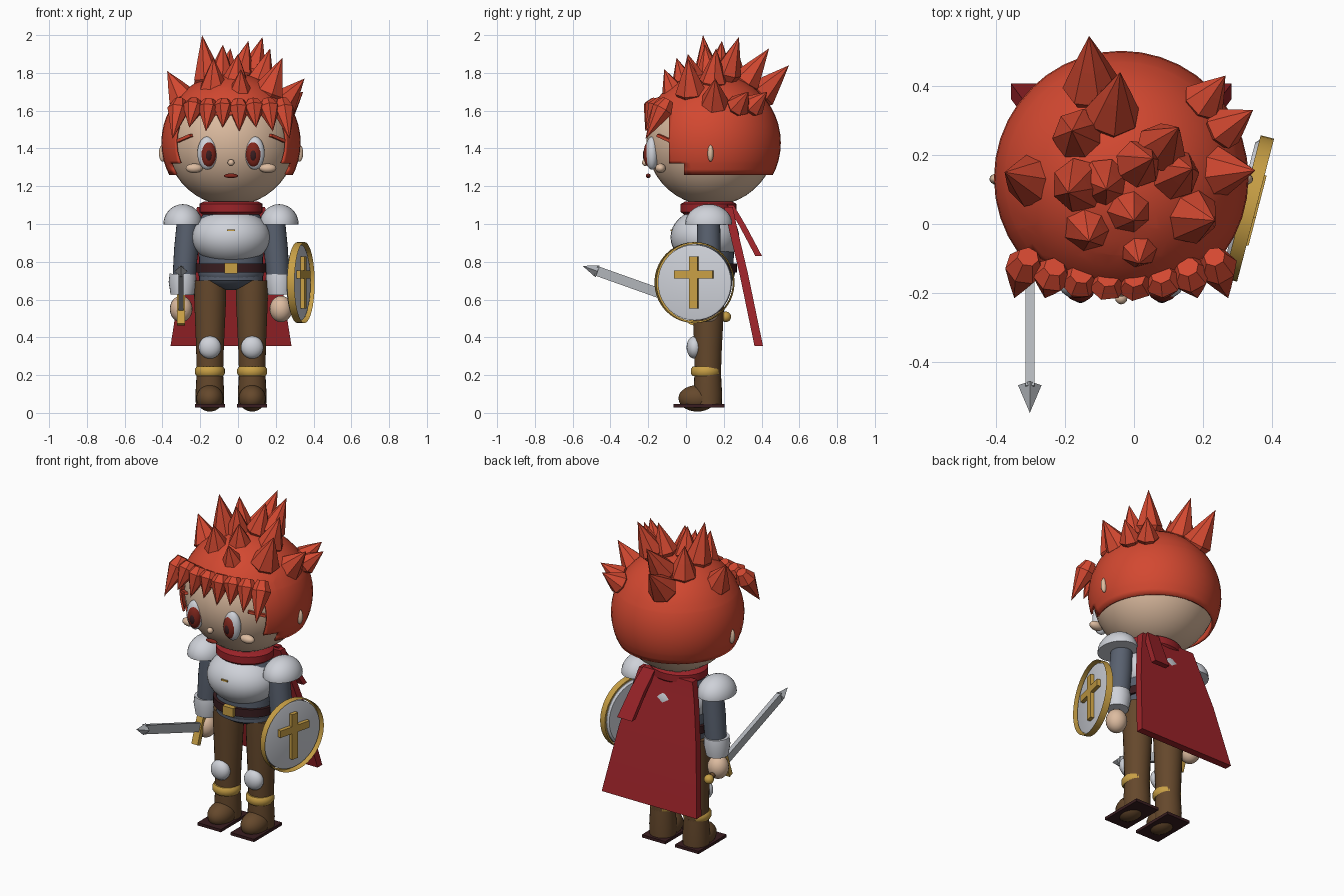
import bpy, bmesh, math
from mathutils import Vector, Matrix

if "Cube" in bpy.data.objects:
    bpy.data.objects.remove(bpy.data.objects["Cube"])

X0, Y0 = -0.037, 0.12   # body axis


def mat(name, *c):
    m = bpy.data.materials.new(name)
    m.diffuse_color = (*c, 1)
    m.use_nodes = True
    m.node_tree.nodes["Principled BSDF"].inputs["Base Color"].default_value = m.diffuse_color
    return m


HAIR = mat("red_hair", 0.65, 0.065, 0.03)
SKIN = mat("skin", 0.72, 0.5, 0.35)
PLATE = mat("plate_silver", 0.62, 0.64, 0.69)
STEEL = mat("blade_steel", 0.45, 0.47, 0.5)
SLATE = mat("slate_cloth", 0.1, 0.12, 0.16)
CLOTH = mat("crimson_cloth", 0.33, 0.017, 0.022)
LEATHER = mat("brown_leather", 0.13, 0.065, 0.025)
GOLD = mat("gold", 0.58, 0.35, 0.06)
DARK = mat("dark_maroon", 0.04, 0.012, 0.014)
IRIS = mat("iris_red", 0.22, 0.02, 0.012)


def finish(name, bm, m, smooth=True):
    bmesh.ops.recalc_face_normals(bm, faces=bm.faces)
    me = bpy.data.meshes.new(name)
    bm.to_mesh(me)
    bm.free()
    me.materials.append(m)
    ob = bpy.data.objects.new(name, me)
    bpy.context.collection.objects.link(ob)
    if smooth:
        bpy.ops.object.select_all(action='DESELECT')
        ob.select_set(True)
        bpy.context.view_layer.objects.active = ob
        bpy.ops.object.shade_smooth_by_angle(angle=math.radians(40))
    return ob


def ball(name, c, r, m, seg=24, rings=14, cut=None):
    """Ellipsoid, optionally keeping only the part above height cut."""
    bm = bmesh.new()
    bmesh.ops.create_uvsphere(bm, u_segments=seg, v_segments=rings, radius=1,
                              matrix=Matrix.Translation(c) @ Matrix.Diagonal((*r, 1)))
    if cut is not None:
        bmesh.ops.bisect_plane(bm, geom=bm.verts[:] + bm.edges[:] + bm.faces[:],
                               plane_co=(0, 0, cut), plane_no=(0, 0, 1), clear_inner=True)
        bmesh.ops.holes_fill(bm, edges=[e for e in bm.edges if e.is_boundary])
    return finish(name, bm, m)


def box(name, c, size, m, rot=None):
    bm = bmesh.new()
    r = rot if rot else Matrix()
    bmesh.ops.create_cube(bm, size=1, matrix=Matrix.Translation(c) @ r @ Matrix.Diagonal((*size, 1)))
    return finish(name, bm, m, False)


def lathe(name, a, b, prof, m, sides=24, flat=1.0, smooth=True, caps=True):
    """Rings of (radius, fraction) along a to b; flat squashes the depth."""
    a, b = Vector(a), Vector(b)
    q = (b - a).to_track_quat('Z', 'Y')
    bm = bmesh.new()
    rows = []
    for r, t in prof:
        row = []
        for i in range(sides):
            w = 2 * math.pi * i / sides
            p = q @ Vector((r * math.cos(w), r * math.sin(w), 0))
            p.y *= flat
            row.append(bm.verts.new(a.lerp(b, t) + p))
        rows.append(row)
    for lo, hi in zip(rows, rows[1:]):
        for i in range(sides):
            j = (i + 1) % sides
            bm.faces.new((lo[i], lo[j], hi[j], hi[i]))
    if caps:
        bm.faces.new(rows[0][::-1])
        bm.faces.new(rows[-1])
    bmesh.ops.remove_doubles(bm, verts=bm.verts, dist=1e-5)
    return finish(name, bm, m, smooth)


def strap(name, rows, thick, m):
    """Cloth strip through (x, y, z, half_width) rows."""
    bm = bmesh.new()
    vs = [[bm.verts.new((x + s * w, y + dy, z)) for s, dy in
           ((-1, -thick / 2), (1, -thick / 2), (1, thick / 2), (-1, thick / 2))] for x, y, z, w in rows]
    for p, n in zip(vs, vs[1:]):
        for i in range(4):
            j = (i + 1) % 4
            bm.faces.new((p[i], p[j], n[j], n[i]))
    bm.faces.new(vs[0])
    bm.faces.new(vs[-1])
    return finish(name, bm, m)


# Head and scalp shell with a stepped face opening
HC = (X0, 0.133, 1.44)
ball("head", HC, (0.343,) * 3, SKIN, 36, 22)
bm = bmesh.new()
bmesh.ops.create_uvsphere(bm, u_segments=40, v_segments=24, radius=0.369,
                          matrix=Matrix.Translation((X0, 0.133, 1.43)))
for co, no in (((0, 0, 1.26), (0, 0, 1)), ((0, 0, 1.32), (0, 0, 1)), ((0, 0, 1.58), (0, 0, 1)),
               ((0, -0.09, 0), (0, 1, 0)), ((0, -0.01, 0), (0, 1, 0))):
    bmesh.ops.bisect_plane(bm, geom=bm.verts[:] + bm.edges[:] + bm.faces[:], plane_co=co, plane_no=no)


def bare(c):
    return c.z < 1.26 or (c.y < -0.09 and c.z < 1.58) or (c.y < -0.01 and c.z < 1.32)


bmesh.ops.delete(bm, geom=[f for f in bm.faces if bare(f.calc_center_median())], context='FACES')
scalp = finish("scalp_hair", bm, HAIR)
mod = scalp.modifiers.new("thickness", 'SOLIDIFY')
mod.thickness = 0.012

# Crown spikes: base, tip, radius
SPIKE = ((0.55, 0), (1, 0.25), (0.55, 0.6), (0, 1))
spikes = [((-.27, .12, 1.62), (-.375, .15, 1.81), .08), ((-.15, .12, 1.7), (-.19, .09, 2.0), .08),
          ((-.12, .35, 1.64), (-.13, .545, 1.84), .085), ((-.07, .28, 1.7), (-.04, .44, 1.93), .08),
          ((.06, .2, 1.74), (.13, .28, 1.99), .075), ((0, .17, 1.75), (.055, .19, 1.97), .07),
          ((-.02, .05, 1.72), (0, .01, 1.9), .07), ((.01, -.04, 1.63), (.015, -.115, 1.82), .075),
          ((-.13, .01, 1.66), (-.13, -.05, 1.88), .08), ((.14, .03, 1.64), (.235, .01, 1.88), .085),
          ((.2, .15, 1.6), (.352, .155, 1.77), .08), ((.23, .26, 1.6), (.345, .33, 1.7), .065),
          ((.18, .33, 1.6), (.265, .43, 1.7), .065), ((-.09, .13, 1.74), (-.08, .1, 1.95), .07),
          ((.1, .14, 1.7), (.17, .16, 1.93), .075), ((-.15, .25, 1.68), (-.18, .27, 1.92), .08)]
for k, (a, b, r) in enumerate(spikes):
    lathe(f"crown_spike_{k}", a, b, [(r * f, t) for f, t in SPIKE], HAIR, 7, smooth=False)

# Fringe hanging over the forehead
for k in range(8):
    u = k / 3.5 - 1
    x = X0 + 0.27 * u
    end = abs(u) > 0.9
    base = (x, -0.155 + 0.06 * u * u, 1.655)
    tip = (x + 0.04 * u, -0.215, 1.45 if end else 1.49 + 0.02 * (k % 2))
    lathe(f"fringe_spike_{k}", base, tip, [(0.058 * f, t) for f, t in SPIKE], HAIR, 7, smooth=False)

# Face centre
ball("nose", (X0, -0.215, 1.325), (0.018,) * 3, SKIN, 12, 8)
ball("mouth", (X0, -0.2, 1.255), (0.038, 0.013, 0.012), IRIS, 16, 8)

for s, side in ((-1, "right"), (1, "left")):
    def at(dx, y, z):
        return (X0 + s * dx, y, z)

    # Face features
    ball(side + "_eye_white", at(.126, -.18, 1.375), (.052, .036, .088), PLATE)
    ball(side + "_iris", at(.12, -.195, 1.37), (.041, .03, .068), IRIS)
    ball(side + "_pupil", at(.118, -.21, 1.365), (.021, .019, .036), DARK, 16, 10)
    ball(side + "_cheek", at(.195, -.135, 1.295), (.045, .028, .025), SKIN, 16, 10)
    ball(side + "_ear", at(.362, .13, 1.375), (.02, .016, .045), SKIN, 16, 10)
    turn = Matrix.Rotation(s * .75, 4, 'Z') @ Matrix.Rotation(s * .3, 4, 'Y')
    box(side + "_eyebrow", at(.245, -.115, 1.455), (.1, .02, .016), HAIR, turn)

    # Arm
    ball(side + "_shoulder_plate", at(.255, Y0, 1.0), (.103, .125, .105), PLATE, cut=0.998)
    lathe(side + "_arm", at(.225, Y0, 1.03), at(.25, Y0, .7), ((.06, 0), (.064, .5), (.06, 1)), SLATE)
    lathe(side + "_gauntlet", at(.258, Y0, .625), at(.255, Y0, .735), ((.062, 0), (.074, .6), (.07, 1)), PLATE)
    ball(side + "_hand", at(.264, .12, .55), (.06, .06, .07), SKIN, 20, 12)

    # Leg and boot
    lathe(side + "_leg", at(.11, .12, .7), at(.112, .115, .2), ((.085, 0), (.085, .2), (.074, .7), (.07, 1)), LEATHER)
    ball(side + "_knee_pad", at(.112, .045, .347), (.06, .042, .06), PLATE, 20, 12)
    lathe(side + "_boot_cuff", at(.112, .105, .195), at(.112, .105, .245),
          ((.07, 0), (.079, .25), (.079, .75), (.07, 1)), GOLD)
    lathe(side + "_boot_shaft", at(.112, .115, .03), at(.112, .115, .21), ((.074, 0), (.076, .4), (.07, 1)), LEATHER)
    ball(side + "_boot_toe", at(.112, .06, .077), (.072, .1, .07), LEATHER)
    box(side + "_sole", at(.112, .07, .038), (.158, .27, .017), DARK)

# Torso
lathe("torso", (X0, Y0, .7), (X0, Y0, 1.08), ((.17, 0), (.17, .3), (.18, .8), (.13, 1)), SLATE, 28, .78)
ball("hips", (X0, Y0, .745), (.175, .14, .095), SLATE)
ball("chest_plate", (X0, .1, .93), (.208, .182, .15), PLATE, 32, 18)
ball("collar_plate", (X0, Y0, 1.0), (.165, .14, .085), PLATE)
box("chest_clasp", (X0, -.076, .968), (.042, .014, .008), GOLD)
lathe("belt", (X0, Y0, .742), (X0, Y0, .79), ((.188, 0), (.188, 1)), DARK, 28, .8)
box("belt_buckle", (X0, -.03, .766), (.07, .03, .054), GOLD)

# Scarf and cape
lathe("scarf", (X0, Y0, 1.05), (X0, Y0, 1.12), ((.15, 0), (.168, .2), (.168, .8), (.14, 1)), CLOTH, 28, .88)
strap("scarf_tail", [(X0 + .11, .235, 1.1, .04), (X0 + .14, .3, .99, .045), (X0 + .17, .385, .83, .05)], .035, CLOTH)
strap("cape", [(X0, .225, 1.09, .18), (X0, .25, .97, .21), (X0, .305, .74, .26), (X0, .385, .355, .32)], .045, CLOTH)

# Sword held forward
P, D = Vector((-.302, .06, .562)), Vector((0, -.942, .335))
tilt = Matrix.Rotation(math.atan2(-.335, .942), 4, 'X')
box("sword_blade", P + D * .285, (.026, .57, .052), STEEL, tilt)
lathe("sword_tip", P + D * .56, P + D * .645, ((.034, 0), (0, 1)), STEEL, 4, smooth=False)
box("sword_guard", P, (.042, .03, .2), GOLD, tilt)
lathe("sword_grip", P, P - D * .15, ((.016, 0), (.016, 1)), LEATHER, 12)
ball("sword_pommel", P - D * .16, (.028,) * 3, GOLD, 16, 10)

# Round shield on the left arm: disc, open rim band, cross
S, ang = Vector((.333, .045, .69)), math.radians(-14.5)
N = Vector((math.cos(ang), math.sin(ang), 0))
spin = Matrix.Rotation(ang, 4, 'Z')
lathe("shield_disc", S - N * .03, S + N * .004, ((.19, 0), (.2, .3), (.2, .9), (.19, 1)), PLATE, 40)
lathe("shield_rim", S - N * .02, S + N * .02, ((.204, 0), (.214, 0), (.214, 1)), GOLD, 40, caps=False)
box("shield_cross_upright", S + N * .012, (.028, .044, .275), GOLD, spin)
box("shield_cross_bar", S + N * .012 + Vector((0, 0, .042)), (.028, .21, .042), GOLD, spin)
